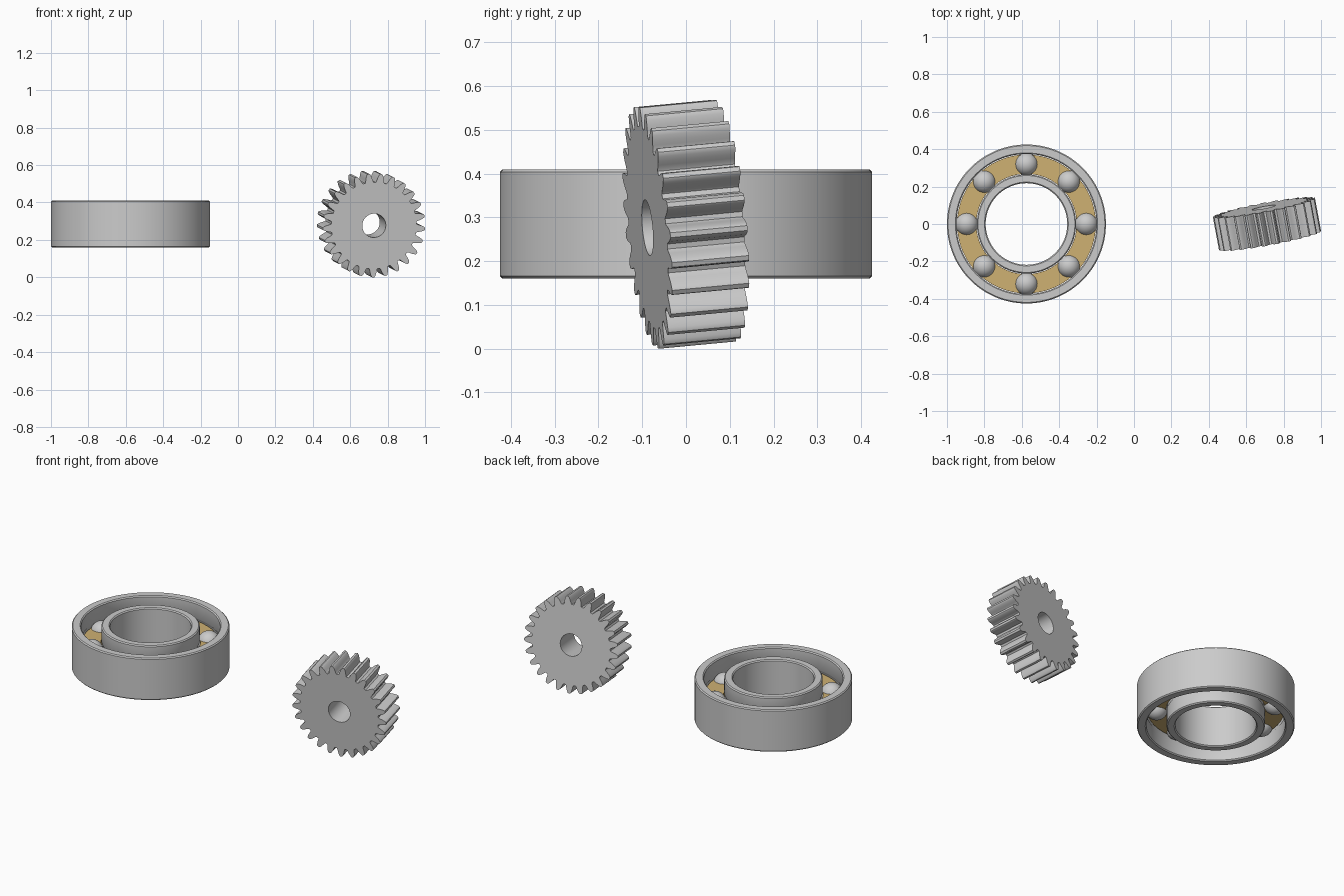
import bpy, bmesh
from math import sin, cos, pi, radians, sqrt, asin
from mathutils import Matrix, Vector

if "Cube" in bpy.data.objects:
    bpy.data.objects.remove(bpy.data.objects["Cube"])

CX, CZ = -0.575, 0.285      # bearing centre
HALF = 0.125                # bearing half width
PITCH_R, BALL_R = 0.32, 0.062


def finish(bm, name, angle=35, mat=None):
    bmesh.ops.recalc_face_normals(bm, faces=bm.faces)
    me = bpy.data.meshes.new(name)
    bm.to_mesh(me)
    bm.free()
    ob = bpy.data.objects.new(name, me)
    bpy.context.collection.objects.link(ob)
    if mat:
        me.materials.append(mat)
    bpy.ops.object.select_all(action='DESELECT')
    ob.select_set(True)
    bpy.context.view_layer.objects.active = ob
    bpy.ops.object.shade_smooth_by_angle(angle=radians(angle))
    return ob


def loft(bm, loops):
    """Skin a closed chain of closed vertex loops."""
    n = len(loops[0])
    for a, b in zip(loops, loops[1:] + loops[:1]):
        for i in range(n):
            j = (i + 1) % n
            bm.faces.new((a[i], a[j], b[j], b[i]))


def lathe(name, profile, seg=128, mat=None):
    bm = bmesh.new()
    loft(bm, [[bm.verts.new((r * cos(2 * pi * i / seg), r * sin(2 * pi * i / seg), z))
               for i in range(seg)] for r, z in profile])
    ob = finish(bm, name, 30, mat)
    ob.location = (CX, 0, CZ)
    return ob


def race_profile(plain_r, groove_r, c=0.006):
    """Ring section: chamfered corners, ball groove on the groove_r side."""
    s = 1 if groove_r > plain_r else -1
    g = 0.064
    h = asin(sqrt(g * g - (PITCH_R - groove_r) ** 2) / g)
    groove = [(PITCH_R - s * g * cos(t), g * sin(t))
              for t in (h * k / 5 for k in range(-5, 6))]
    return [(plain_r, HALF - c), (plain_r, -HALF + c), (plain_r + s * c, -HALF),
            (groove_r - s * c, -HALF), (groove_r, -HALF + c), *groove,
            (groove_r, HALF - c), (groove_r - s * c, HALF), (plain_r + s * c, HALF)]


# Bearing rings
lathe("outer_ring", race_profile(0.425, 0.374))
lathe("inner_ring", race_profile(0.218, 0.265))

# Brass cage
brass = bpy.data.materials.new("brass")
brass.diffuse_color = (0.62, 0.44, 0.17, 1)
brass.use_nodes = True
brass.node_tree.nodes["Principled BSDF"].inputs["Base Color"].default_value = brass.diffuse_color
lathe("cage", [(0.268, -0.022), (0.371, -0.022), (0.371, 0.022), (0.268, 0.022)], mat=brass)

# Bearing balls
for k in range(8):
    bm = bmesh.new()
    bmesh.ops.create_uvsphere(bm, u_segments=32, v_segments=20, radius=BALL_R)
    ball = finish(bm, f"ball_{k + 1}")
    a = k * pi / 4
    ball.location = (CX + PITCH_R * cos(a), PITCH_R * sin(a), CZ)

# Spur gear: tooth flank given as (radius, half width as fraction of tooth pitch)
TEETH, BORE, WIDTH = 25, 0.064, 0.18
flank = [(0.232, 0.40), (0.237, 0.345), (0.247, 0.295), (0.258, 0.245),
         (0.269, 0.175), (0.276, 0.115), (0.278, 0.08)]
tooth = [(r, -w) for r, w in flank] + [(r, w) for r, w in reversed(flank)]
outline = [(r, -pi / 2 + (k + w) * 2 * pi / TEETH) for k in range(TEETH) for r, w in tooth]


def ring(bm, z, bore):
    return [bm.verts.new(((BORE if bore else r) * cos(a), (BORE if bore else r) * sin(a), z))
            for r, a in outline]


bm = bmesh.new()
h = WIDTH / 2
loft(bm, [ring(bm, -h, False), ring(bm, h, False), ring(bm, h, True), ring(bm, -h, True)])
gear = finish(bm, "gear", 35)
axis = Vector((0.182, -0.979, -0.092)).normalized()
side = Vector((0, 0, 1)).cross(-axis).normalized() * -1
up = axis.cross(side)
if up.z < 0:
    side, up = -side, -up
gear.matrix_world = Matrix.Translation((0.711, 0, CZ)) @ Matrix((side, up, axis)).transposed().to_4x4()
